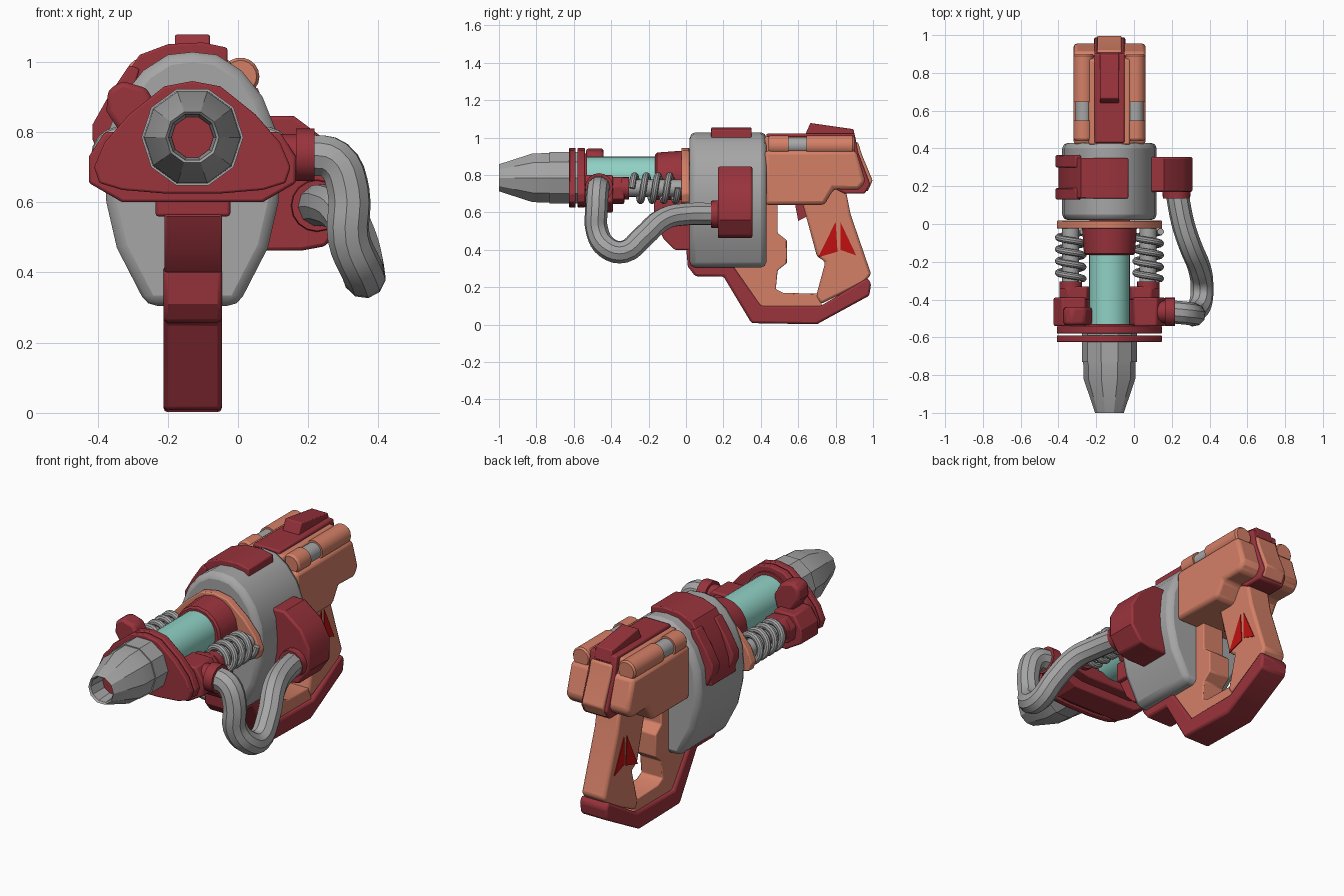
import bpy, bmesh, math
from mathutils import Vector

cube = bpy.data.objects.get("Cube")
if cube:
    bpy.data.objects.remove(cube, do_unlink=True)

CX = -0.13      # centre plane of the body
AXIS_Z = 0.785  # barrel axis height
made = []


def material(name, rgb):
    m = bpy.data.materials.new(name)
    m.use_nodes = True
    m.diffuse_color = (*rgb, 1)
    m.node_tree.nodes["Principled BSDF"].inputs["Base Color"].default_value = (*rgb, 1)
    return m


RED = material("dark red", (0.32, 0.033, 0.045))
GRAY = material("gray", (0.38, 0.38, 0.38))
ORANGE = material("orange", (0.66, 0.215, 0.135))
TEAL = material("teal", (0.28, 0.64, 0.56))
MARK = material("bright red", (0.54, 0.005, 0.005))


def finish(name, bm, mat, bevel=0.0):
    bmesh.ops.recalc_face_normals(bm, faces=bm.faces)
    me = bpy.data.meshes.new(name)
    bm.to_mesh(me)
    bm.free()
    me.materials.append(mat)
    ob = bpy.data.objects.new(name, me)
    bpy.context.collection.objects.link(ob)
    if bevel:
        mod = ob.modifiers.new("bevel", 'BEVEL')
        mod.width = bevel
        mod.segments = 2
        mod.limit_method = 'ANGLE'
        mod.angle_limit = math.radians(40)
    made.append(ob)
    return ob


def prism(name, pts, axis, a, b, mat, bevel=0.0):
    """Extrude a profile along x (points are y,z) or y (points are x,z)."""
    bm = bmesh.new()
    place = (lambda u, v, t: (t, u, v)) if axis == 'x' else (lambda u, v, t: (u, t, v))
    rings = [[bm.verts.new(place(u, v, t)) for u, v in pts] for t in (a, b)]
    for r in rings:
        bm.faces.new(r)
    n = len(pts)
    for i in range(n):
        j = (i + 1) % n
        bm.faces.new((rings[0][i], rings[0][j], rings[1][j], rings[1][i]))
    return finish(name, bm, mat, bevel)


def lathe(name, profile, x, z, mat, sides=24, axis='y'):
    """Revolve (position, radius) pairs about an axis parallel to y, or to x with x as its y."""
    bm = bmesh.new()
    rings = []
    for t, r in profile:
        ring = []
        for k in range(sides):
            a = 2 * math.pi * k / sides
            u, v = x + r * math.cos(a), z + r * math.sin(a)
            ring.append(bm.verts.new((u, t, v) if axis == 'y' else (t, u, v)))
        rings.append(ring)
    for p, q in zip(rings, rings[1:]):
        for k in range(sides):
            m = (k + 1) % sides
            bm.faces.new((p[k], p[m], q[m], q[k]))
    bm.faces.new(rings[0])
    bm.faces.new(rings[-1])
    return finish(name, bm, mat)


def tube(name, pts, radius, mat, smooth=True):
    cu = bpy.data.curves.new(name, 'CURVE')
    cu.dimensions = '3D'
    cu.bevel_depth = radius
    cu.bevel_resolution = 3
    cu.use_fill_caps = True
    cu.resolution_u = 4
    sp = cu.splines.new('BEZIER' if smooth else 'POLY')
    if smooth:
        sp.bezier_points.add(len(pts) - 1)
        for bp, p in zip(sp.bezier_points, pts):
            bp.co = p
            bp.handle_left_type = bp.handle_right_type = 'AUTO'
    else:
        sp.points.add(len(pts) - 1)
        for sp_p, p in zip(sp.points, pts):
            sp_p.co = (*p, 1)
    cu.materials.append(mat)
    ob = bpy.data.objects.new(name, cu)
    bpy.context.collection.objects.link(ob)
    made.append(ob)


def sym(half):
    """Mirror a half outline (offset, z) about the centre plane."""
    right = [(CX + h, z) for h, z in half]
    left = [(CX - h, z) for h, z in reversed(half) if h > 0]
    return right + left


# Nozzle with open bore
lathe("nozzle", [(-0.88, 0.06), (-0.99, 0.068), (-1, 0.076), (-0.82, 0.137), (-0.73, 0.139),
                 (-0.73, 0.145), (-0.55, 0.145)], CX, AXIS_Z, GRAY, 10)
lathe("bore_disc", [(-0.9, 0.06), (-0.885, 0.058)], CX, AXIS_Z, RED, 10)

# Rounded triangular plates
outline = sym([(0, 0.945), (0.08, 0.93), (0.18, 0.85), (0.25, 0.77), (0.28, 0.7),
               (0.265, 0.655), (0.2, 0.635), (0.08, 0.625)])
for name, a, b, mat in (("front_plate", -0.625, -0.59, RED), ("second_plate", -0.58, -0.54, RED),
                        ("rear_plate", -0.025, 0.018, ORANGE)):
    prism(name, outline, 'y', a, b, mat, 0.006)
lathe("plate_core", [(-0.6, 0.13), (-0.53, 0.13)], CX, AXIS_Z, RED)

# Cradle under the tube
prism("cradle_front", sym([(0.11, 0.72), (0.13, 0.8), (0.25, 0.8), (0.295, 0.73), (0.295, 0.655),
                           (0.2, 0.6)]), 'y', -0.54, -0.39, RED, 0.008)
prism("cradle_rear", sym([(0.09, 0.71), (0.12, 0.78), (0.22, 0.79), (0.265, 0.74), (0.255, 0.67),
                          (0.16, 0.645)]), 'y', -0.4, -0.33, RED, 0.008)
prism("side_lobe", [(-0.25, 0.74), (-0.33, 0.79), (-0.375, 0.86), (-0.37, 0.92), (-0.33, 0.945),
                    (-0.26, 0.925), (-0.22, 0.85)], 'y', -0.535, -0.44, RED, 0.015)

# Glowing tube and collar
lathe("energy_tube", [(-0.56, 0.108), (-0.14, 0.108)], CX, AXIS_Z + 0.005, TEAL, 28)
lathe("tube_collar", [(-0.165, 0.125), (-0.155, 0.135), (-0.02, 0.145)], CX, AXIS_Z, RED, 16)

# Springs around rods, one on each side
for side, s in (("left", 1), ("right", -1)):
    x = CX + s * 0.205
    lathe(side + "_rod", [(-0.34, 0.045), (0.0, 0.045)], x, 0.73, GRAY, 16)
    lathe(side + "_rod_cap", [(-0.345, 0.06), (-0.305, 0.06)], x, 0.73, RED, 16)
    steps = 72
    coil = []
    for i in range(steps + 1):
        a = 2 * math.pi * 4 * i / steps
        coil.append((x + 0.066 * math.cos(a), -0.29 + 0.25 * i / steps, 0.73 + 0.068 * math.sin(a)))
    tube(side + "_spring", coil, 0.018, GRAY, smooth=False)

# Drum housing
prism("drum", sym([(0, 1.028), (0.07, 1.02), (0.14, 0.975), (0.2, 0.9), (0.24, 0.8), (0.25, 0.68),
                   (0.245, 0.6), (0.215, 0.47), (0.13, 0.305)]), 'y', 0.02, 0.43, GRAY, 0.03)
prism("drum_saddle", [(-0.03, 0.98), (-0.03, 1.04), (-0.1, 1.055), (-0.2, 1.05), (-0.28, 1.02),
                      (-0.34, 0.93), (-0.39, 0.8), (-0.4, 0.7), (-0.36, 0.7), (-0.33, 0.85),
                      (-0.24, 0.97)], 'y', 0.135, 0.35, RED, 0.006)
for a, b in ((0.13, 0.19), (0.3, 0.365)):
    prism("saddle_clip", [(-0.28, 0.98), (-0.31, 0.99), (-0.37, 0.9), (-0.415, 0.82), (-0.415, 0.78),
                          (-0.38, 0.7), (-0.36, 0.7)], 'y', a, b, RED, 0.006)

# Side pod and hose
prism("side_pod", [(0.06, 0.845), (0.16, 0.845), (0.26, 0.77), (0.31, 0.68), (0.31, 0.56),
                   (0.25, 0.475), (0.18, 0.462), (0.03, 0.462)], 'y', 0.17, 0.355, RED, 0.01)
lathe("pod_collar", [(0.135, 0.072), (0.18, 0.075)], 0.225, 0.59, RED, 16)
lathe("hose_collar", [(0.1, 0.06), (0.165, 0.06), (0.165, 0.075), (0.218, 0.075)],
      -0.465, 0.735, RED, 16, axis='x')
tube("hose", [(0.2, -0.465, 0.735), (0.275, -0.472, 0.72), (0.315, -0.478, 0.63),
              (0.315, -0.475, 0.5), (0.352, -0.42, 0.41), (0.36, -0.33, 0.39), (0.345, -0.23, 0.47),
              (0.3, -0.12, 0.565), (0.26, 0.0, 0.59), (0.225, 0.18, 0.59)], 0.061, GRAY)

# Lower front block and guard rail
prism("front_block", [(-0.15, 0.66), (-0.17, 0.56), (-0.12, 0.46), (-0.06, 0.4), (0.06, 0.4),
                      (0.06, 0.66)], 'x', -0.21, -0.045, RED, 0.006)
prism("front_block_cap", [(-0.17, 0.56), (-0.17, 0.67), (0.03, 0.67), (0.03, 0.56)],
      'x', -0.235, -0.022, RED, 0.008)
prism("guard_rail", [(0.0, 0.42), (0.01, 0.31), (0.05, 0.258), (0.2, 0.258), (0.35, 0.008),
                     (0.7, 0.002), (0.98, 0.155), (0.99, 0.22), (0.97, 0.25), (0.72, 0.1),
                     (0.4, 0.1), (0.24, 0.33), (0.2, 0.42)], 'x', -0.212, -0.046, RED, 0.012)

# Frame, trigger and grip
prism("guard_frame", [(0.22, 0.33), (0.39, 0.09), (0.73, 0.09), (0.71, 0.165), (0.52, 0.17),
                      (0.48, 0.19), (0.49, 0.29), (0.54, 0.33), (0.54, 0.45), (0.49, 0.49),
                      (0.49, 0.66), (0.3, 0.66)], 'x', -0.195, -0.063, ORANGE, 0.006)
prism("trigger", [(0.58, 0.66), (0.66, 0.66), (0.65, 0.58), (0.6, 0.555)], 'x', -0.15, -0.11, RED)
prism("grip", [(0.62, 0.66), (0.7, 0.365), (0.745, 0.335), (0.695, 0.15), (0.72, 0.11),
               (0.955, 0.225), (0.99, 0.27), (0.88, 0.59), (0.85, 0.74), (0.7, 0.74)],
      'x', -0.2, -0.057, ORANGE, 0.014)
for x in (-0.204, -0.059):
    prism("grip_mark_front", [(0.707, 0.36), (0.8, 0.55), (0.81, 0.39)], 'x', x, x + 0.006, MARK)
    prism("grip_mark_rear", [(0.825, 0.55), (0.91, 0.37), (0.825, 0.4)], 'x', x, x + 0.006, MARK)

# Receiver, spine and rear plate
prism("receiver", [(0.42, 0.64), (0.74, 0.64), (0.79, 0.725), (0.925, 0.72), (0.96, 0.765),
                   (0.91, 0.93), (0.42, 0.93)], 'x', -0.32, 0.062, ORANGE, 0.02)
prism("receiver_core", [(0.42, 0.9), (0.42, 1.005), (0.87, 1.005), (0.9, 0.9)],
      'x', -0.24, -0.02, ORANGE, 0.01)
prism("spine", [(0.43, 0.9), (0.43, 1.022), (0.9, 1.022), (0.92, 0.92), (0.985, 0.75),
                (0.955, 0.7), (0.85, 0.7)], 'x', -0.21, -0.05, RED, 0.008)
prism("rear_plate_back", [(0.88, 0.98), (0.92, 0.975), (0.94, 0.91), (0.998, 0.77), (0.97, 0.71),
                          (0.9, 0.75)], 'x', -0.195, -0.065, ORANGE, 0.008)
prism("rear_sight", [(0.635, 1.01), (0.665, 1.078), (0.895, 1.045), (0.91, 0.98)],
      'x', -0.18, -0.08, RED, 0.005)

# Canisters along the top of the receiver
for side, s in (("left", 1), ("right", -1)):
    x = CX + s * 0.137
    lathe(side + "_canister_front", [(0.44, 0.046), (0.452, 0.054), (0.548, 0.054)], x, 0.958, ORANGE, 18)
    lathe(side + "_canister_band", [(0.54, 0.044), (0.65, 0.044)], x, 0.958, GRAY, 18)
    lathe(side + "_canister_rear", [(0.645, 0.054), (0.89, 0.054), (0.9, 0.046)], x, 0.958, ORANGE, 18)

# Curves to meshes, then smooth shading with sharp edges kept
bpy.ops.object.select_all(action='DESELECT')
for ob in made:
    ob.select_set(ob.type == 'CURVE')
    if ob.type == 'CURVE':
        bpy.context.view_layer.objects.active = ob
bpy.ops.object.convert(target='MESH')
for ob in made:
    ob.select_set(True)
bpy.ops.object.shade_smooth_by_angle(angle=math.radians(30))
